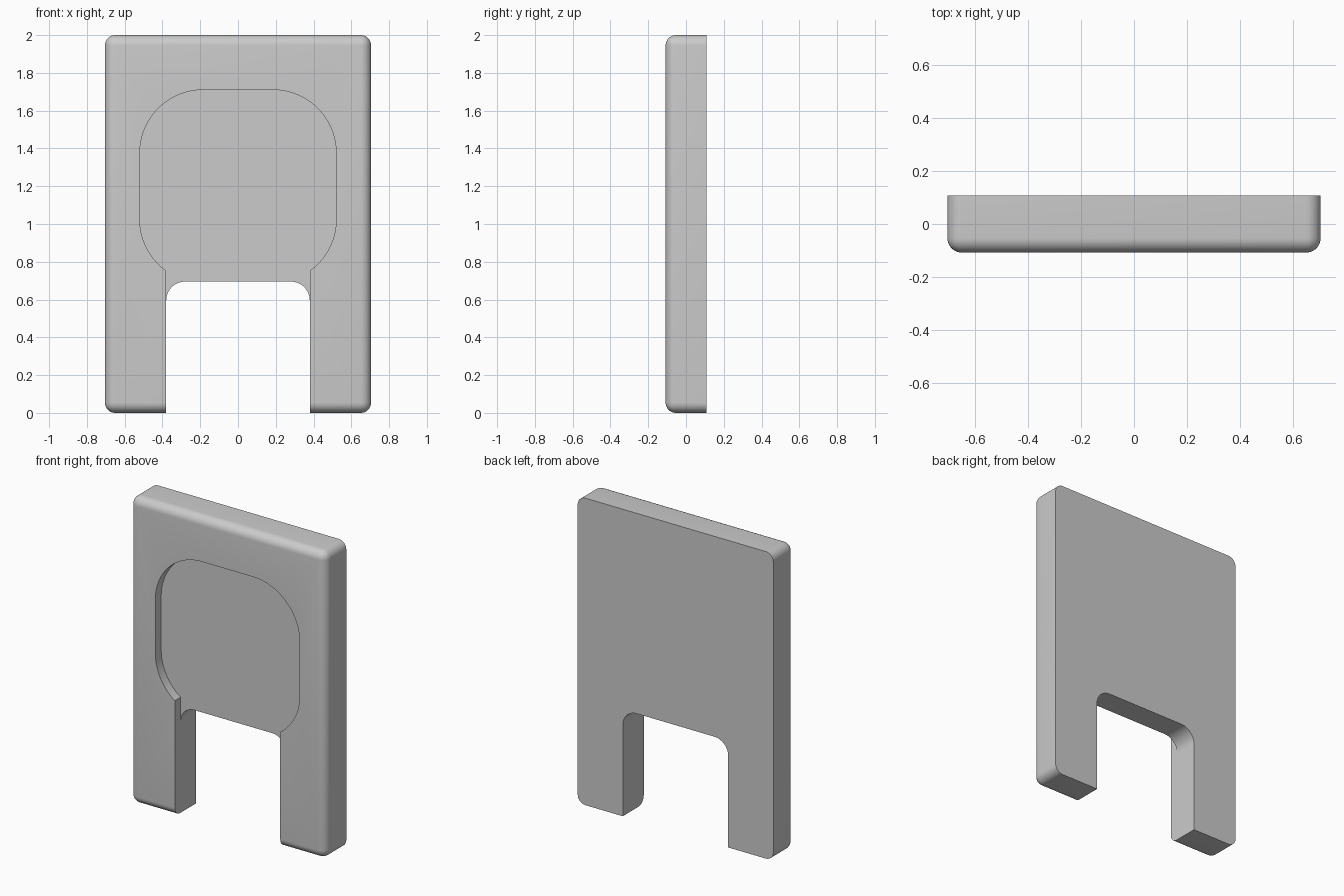
import bpy, bmesh
from math import sin, cos, pi

if "Cube" in bpy.data.objects:
    bpy.data.objects.remove(bpy.data.objects["Cube"])

HALF_W, HEIGHT, HALF_D = 0.705, 2.0, 0.108
ROUND = 0.055        # outer fillet
SLOT_W, SLOT_TOP, SLOT_R = 0.38, 0.695, 0.1
POCKET_W, POCKET_TOP, POCKET_LOW, POCKET_R = 0.52, 1.71, 0.69, 0.335
POCKET_DEPTH = 0.06

grey = bpy.data.materials.new("plain_grey")
grey.use_nodes = True
grey.diffuse_color = (0.6, 0.6, 0.6, 1)
grey.node_tree.nodes["Principled BSDF"].inputs["Base Color"].default_value = (0.6, 0.6, 0.6, 1)


def finish(bm, name):
    bmesh.ops.recalc_face_normals(bm, faces=bm.faces)
    mesh = bpy.data.meshes.new(name)
    bm.to_mesh(mesh)
    bm.free()
    mesh.materials.append(grey)
    obj = bpy.data.objects.new(name, mesh)
    bpy.context.collection.objects.link(obj)
    return obj


def arc(cx, cz, r, start, end, steps=20):
    angles = [start + (end - start) * i / steps for i in range(steps + 1)]
    return [(cx + r * cos(a), cz + r * sin(a)) for a in angles]


def mirrored_prism(name, half, y0, y1):
    """Extrude a right-hand outline, mirrored in x, from y0 to y1."""
    outline = half + [(-x, z) for x, z in reversed(half)]
    bm = bmesh.new()
    face = bm.faces.new([bm.verts.new((x, y0, z)) for x, z in outline])
    ext = bmesh.ops.extrude_face_region(bm, geom=[face])["geom"]
    moved = [v for v in ext if isinstance(v, bmesh.types.BMVert)]
    bmesh.ops.translate(bm, verts=moved, vec=(0, y1 - y0, 0))
    return finish(bm, name)


# Slab: every edge rounded except those around the flat back
bm = bmesh.new()
bmesh.ops.create_cube(bm, size=1)
bmesh.ops.scale(bm, verts=bm.verts, vec=(2 * HALF_W, 2 * HALF_D, HEIGHT))
bmesh.ops.translate(bm, verts=bm.verts, vec=(0, 0, HEIGHT / 2))
edges = [e for e in bm.edges if any(v.co.y < 0 for v in e.verts)]
bmesh.ops.bevel(bm, geom=edges, offset=ROUND, offset_type='OFFSET',
                segments=8, profile=0.5, affect='EDGES')
slab = finish(bm, "slab")

# Open slot between the legs
slot_half = arc(SLOT_W - SLOT_R, SLOT_TOP - SLOT_R, SLOT_R, pi / 2, 0)
slot = mirrored_prism("slot_cutter", slot_half + [(SLOT_W, -0.5)], -1, 1)

# Shallow rounded pocket in the front, running down into the slot
cx = POCKET_W - POCKET_R
pocket_half = arc(cx, POCKET_TOP - POCKET_R, POCKET_R, pi / 2, 0)
lower = arc(cx, POCKET_LOW + POCKET_R, POCKET_R, 0, -pi / 2, 40)
pocket_half += [p for p in lower if p[0] > SLOT_W]
neck_z = POCKET_LOW + POCKET_R - (POCKET_R ** 2 - (SLOT_W - cx) ** 2) ** 0.5
pocket_half += [(SLOT_W, neck_z), (SLOT_W, -0.5)]
pocket = mirrored_prism("pocket_cutter", pocket_half, -1, -HALF_D + POCKET_DEPTH)

bpy.context.view_layer.objects.active = slab
slab.select_set(True)
for cutter in (slot, pocket):
    mod = slab.modifiers.new(cutter.name, 'BOOLEAN')
    mod.operation, mod.solver, mod.object = 'DIFFERENCE', 'EXACT', cutter
    bpy.ops.object.modifier_apply(modifier=mod.name)
    bpy.data.objects.remove(cutter)

bpy.ops.object.shade_smooth_by_angle(angle=pi / 6)
